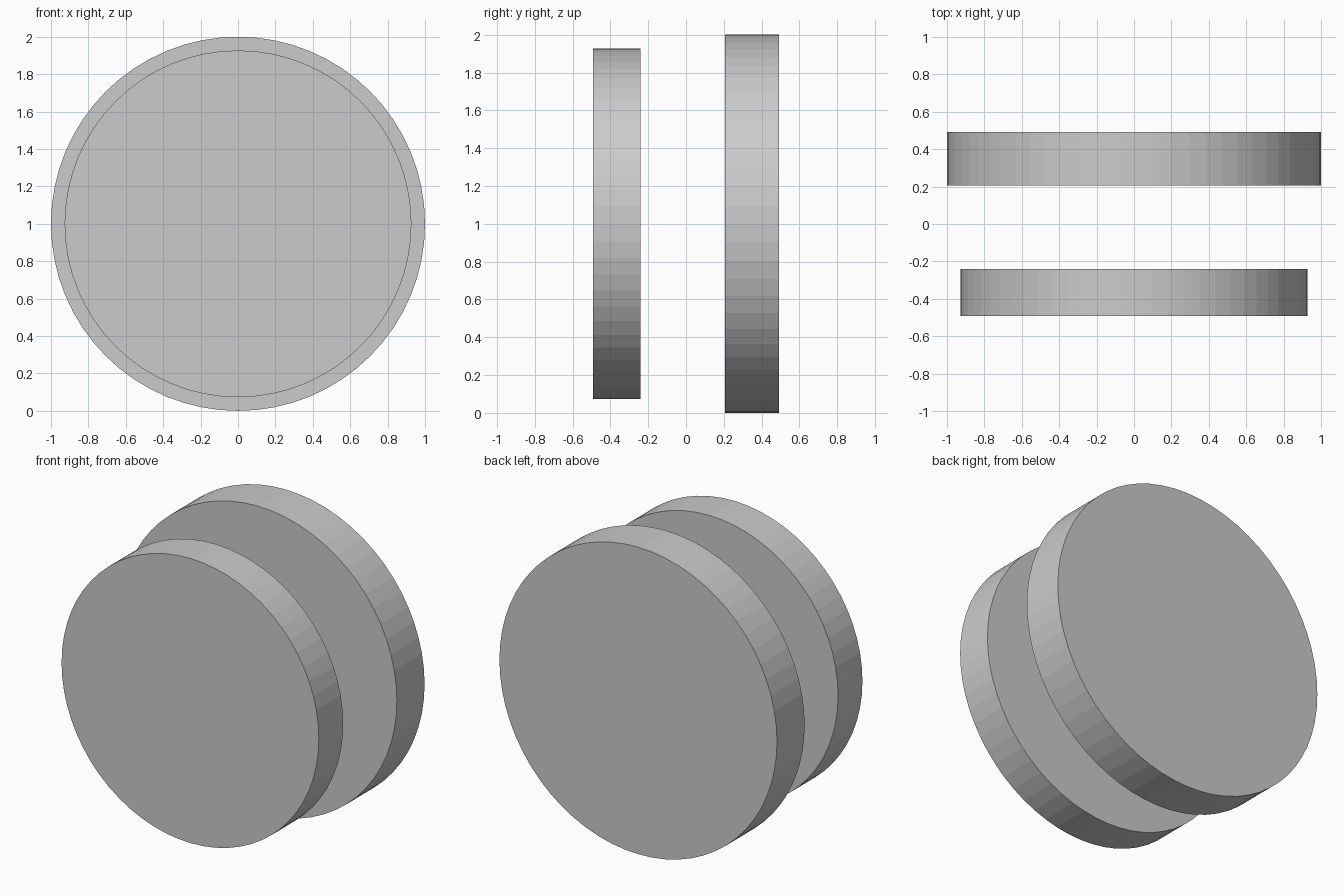
import bpy
from math import pi

if "Cube" in bpy.data.objects:
    bpy.data.objects.remove(bpy.data.objects["Cube"])

SIDES = 64


def disc(name, radius, y_front, y_back):
    """Flat-shaded disc lying along the y axis, centred at z = 1."""
    bpy.ops.mesh.primitive_cylinder_add(
        vertices=SIDES, radius=radius, depth=y_back - y_front,
        location=(0, (y_front + y_back) / 2, 1), rotation=(pi / 2, 0, 0))
    bpy.context.object.name = name


# smaller disc at the front, larger disc at the back
disc("front_disc", 0.927, -0.492, -0.241)
disc("back_disc", 1.0, 0.207, 0.492)
